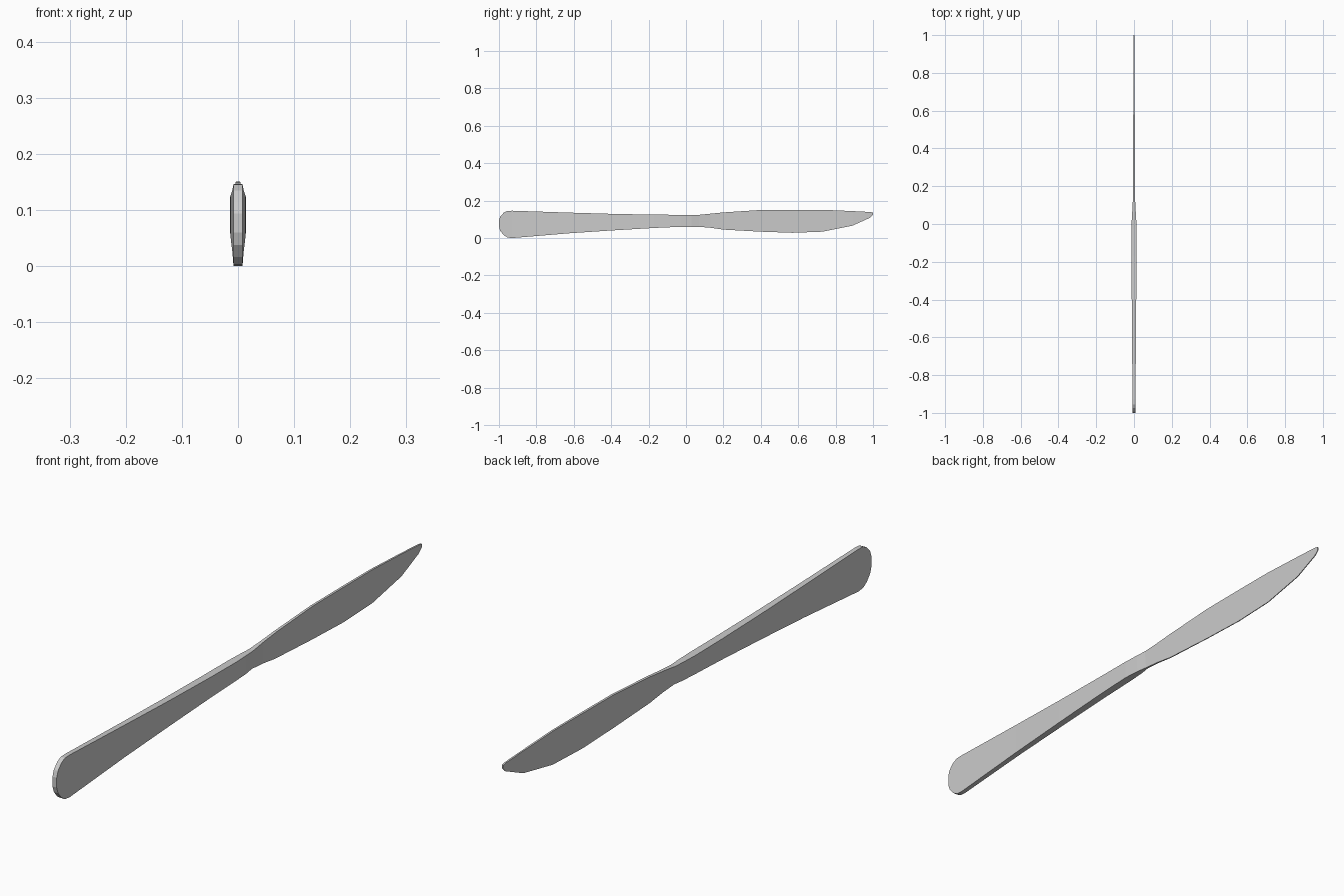
import bpy, bmesh

def loft(name, sections):
    """Four-sided sections: y, top z, bottom z, top half width, bottom half width."""
    bm = bmesh.new()
    rings = []
    for y, zt, zb, wt, wb in sections:
        rings.append([bm.verts.new(p) for p in
                      ((-wb, y, zb), (wb, y, zb), (wt, y, zt), (-wt, y, zt))])
    for a, b in zip(rings, rings[1:]):
        for i in range(4):
            j = (i + 1) % 4
            bm.faces.new((a[i], a[j], b[j], b[i]))
    bm.faces.new(rings[0])
    bm.faces.new(rings[-1])
    bmesh.ops.recalc_face_normals(bm, faces=bm.faces)
    mesh = bpy.data.meshes.new(name)
    bm.to_mesh(mesh)
    bm.free()
    obj = bpy.data.objects.new(name, mesh)
    bpy.context.collection.objects.link(obj)
    return obj

# One continuous body: rounded butt, flat handle, narrow neck, tapered blade
loft("table_knife", [
    (-1.0, 0.094, 0.060, 0.008, 0.008),
    (-0.993, 0.115, 0.038, 0.008, 0.008),
    (-0.975, 0.135, 0.016, 0.008, 0.008),
    (-0.955, 0.145, 0.003, 0.008, 0.008),
    (-0.93, 0.146, 0.0, 0.008, 0.008),
    (-0.63, 0.136, 0.025, 0.010, 0.010),
    (-0.39, 0.129, 0.041, 0.012, 0.012),
    (-0.17, 0.125, 0.054, 0.0135, 0.0135),
    (-0.03, 0.124, 0.060, 0.014, 0.014),
    (0.03, 0.124, 0.060, 0.0115, 0.010),
    (0.07, 0.124, 0.060, 0.009, 0.004),
    (0.13, 0.130, 0.055, 0.006, 0.003),
    (0.20, 0.137, 0.045, 0.005, 0.002),
    (0.40, 0.150, 0.034, 0.004, 0.0015),
    (0.57, 0.151, 0.028, 0.004, 0.0015),
    (0.73, 0.151, 0.034, 0.0035, 0.0015),
    (0.89, 0.144, 0.066, 0.003, 0.0015),
    (0.985, 0.139, 0.109, 0.003, 0.0015),
    (1.0, 0.136, 0.124, 0.003, 0.0015),
])
